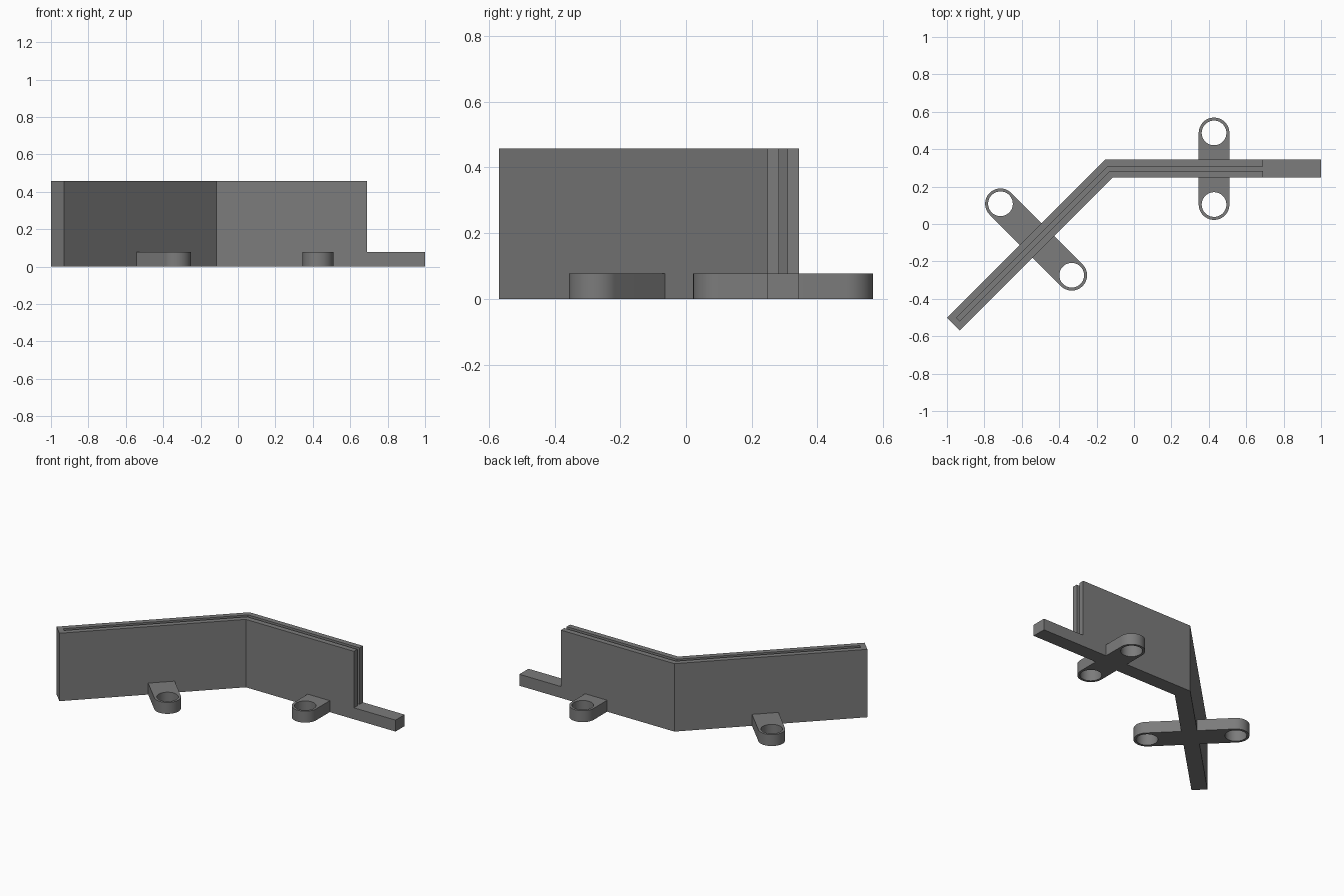
import bpy
import bmesh
from math import cos, sin, pi, tan, radians
from mathutils import Vector

cube = bpy.data.objects.get("Cube")
if cube:
    bpy.data.objects.remove(cube, do_unlink=True)

HALF = 0.0485        # half thickness of the wall
SLOT = 0.0125        # half width of the slot
BASE = 0.077         # height of the base rail and lugs
TOP = 0.457
STEP_X = 0.69        # where the tall wall stops
BEND = Vector((-0.135, 0.296))
ALONG = Vector((-1, -1)).normalized()
ACROSS = Vector((-1, 1)).normalized()
LENGTH = 1.175       # length of the angled arm

grey = bpy.data.materials.new("dark grey plastic")
grey.use_nodes = True
colour = (0.2, 0.2, 0.2, 1)
grey.diffuse_color = colour
grey.node_tree.nodes["Principled BSDF"].inputs["Base Color"].default_value = colour


def prism(name, loops, z0, z1):
    """Extrude a flat outline, with optional hole loops, from z0 to z1."""
    curve = bpy.data.curves.new(name, "CURVE")
    curve.dimensions = "2D"
    curve.fill_mode = "BOTH"
    curve.extrude = (z1 - z0) / 2
    for loop in loops:
        spline = curve.splines.new("POLY")
        spline.points.add(len(loop) - 1)
        for point, p in zip(spline.points, loop):
            point.co = (p[0], p[1], 0, 1)
        spline.use_cyclic_u = True
    temp = bpy.data.objects.new(name + "_outline", curve)
    bpy.context.collection.objects.link(temp)
    graph = bpy.context.evaluated_depsgraph_get()
    mesh = bpy.data.meshes.new_from_object(temp.evaluated_get(graph))
    bpy.data.objects.remove(temp, do_unlink=True)
    bm = bmesh.new()
    bm.from_mesh(mesh)
    bmesh.ops.remove_doubles(bm, verts=bm.verts, dist=0.0001)
    bmesh.ops.translate(bm, verts=bm.verts, vec=(0, 0, (z0 + z1) / 2))
    bmesh.ops.recalc_face_normals(bm, faces=bm.faces)
    for face in bm.faces:
        face.smooth = False
    bm.to_mesh(mesh)
    bm.free()
    mesh.materials.clear()
    mesh.materials.append(grey)
    obj = bpy.data.objects.new(name, mesh)
    bpy.context.collection.objects.link(obj)
    return obj


def bent_side(offset, x_end, length):
    """One edge of the bent strip, from its straight end to its angled end."""
    miter = BEND + Vector((-offset * tan(radians(22.5)), offset))
    tip = BEND + ALONG * length + ACROSS * offset
    return [Vector((x_end, BEND.y + offset)), miter, tip]


# Bent wall with a panel slot and a low rail at its straight end
wall = prism("bent_wall", [bent_side(HALF, 1, LENGTH)
                           + bent_side(-HALF, 1, LENGTH)[::-1]], 0, TOP)
slot_end = LENGTH - HALF + SLOT
notch = [Vector((x, BEND.y + y)) for x, y in
         ((STEP_X, -0.1), (1.1, -0.1), (1.1, 0.1), (STEP_X, 0.1))]
cutter = prism("slot_cutter", [bent_side(SLOT, STEP_X, slot_end)
                               + bent_side(-SLOT, STEP_X, slot_end)[::-1]
                               + notch], BASE, TOP + 0.1)
cutter.hide_render = True
cut = wall.modifiers.new("slot", "BOOLEAN")
cut.operation = "DIFFERENCE"
cut.solver = "EXACT"
cut.object = cutter
graph = bpy.context.evaluated_depsgraph_get()
wall.data = bpy.data.meshes.new_from_object(wall.evaluated_get(graph))
wall.modifiers.clear()
bpy.data.objects.remove(cutter, do_unlink=True)


# Screw lugs: rounded tabs with a round hole, ending on the wall faces
def lug(name, centre, out, radius=0.082, hole=0.066, steps=32):
    centre = Vector(centre)
    side = Vector((-out.y, out.x))
    reach = abs((centre - BEND).dot(out)) - HALF

    def ring(r, sweep, count):
        return [centre + r * (out * cos(a) + side * sin(a))
                for a in (-pi / 2 + sweep * i / count for i in range(count + 1))]

    outline = ring(radius, pi, steps)
    outline += [centre - out * reach + side * radius,
                centre - out * reach - side * radius]
    obj = prism(name, [outline, ring(hole, 2 * pi, 2 * steps)[:-1]], 0, BASE)
    bpy.ops.object.select_all(action="DESELECT")
    obj.select_set(True)
    bpy.context.view_layer.objects.active = obj
    bpy.ops.object.shade_smooth_by_angle(angle=radians(30))


back = Vector((0, 1))
lug("left_back_lug", (0.428, 0.487), back)
lug("left_front_lug", (0.428, 0.104), -back)
lug("right_back_lug", (-0.714, 0.108), ACROSS)
lug("right_front_lug", (-0.333, -0.274), -ACROSS)
